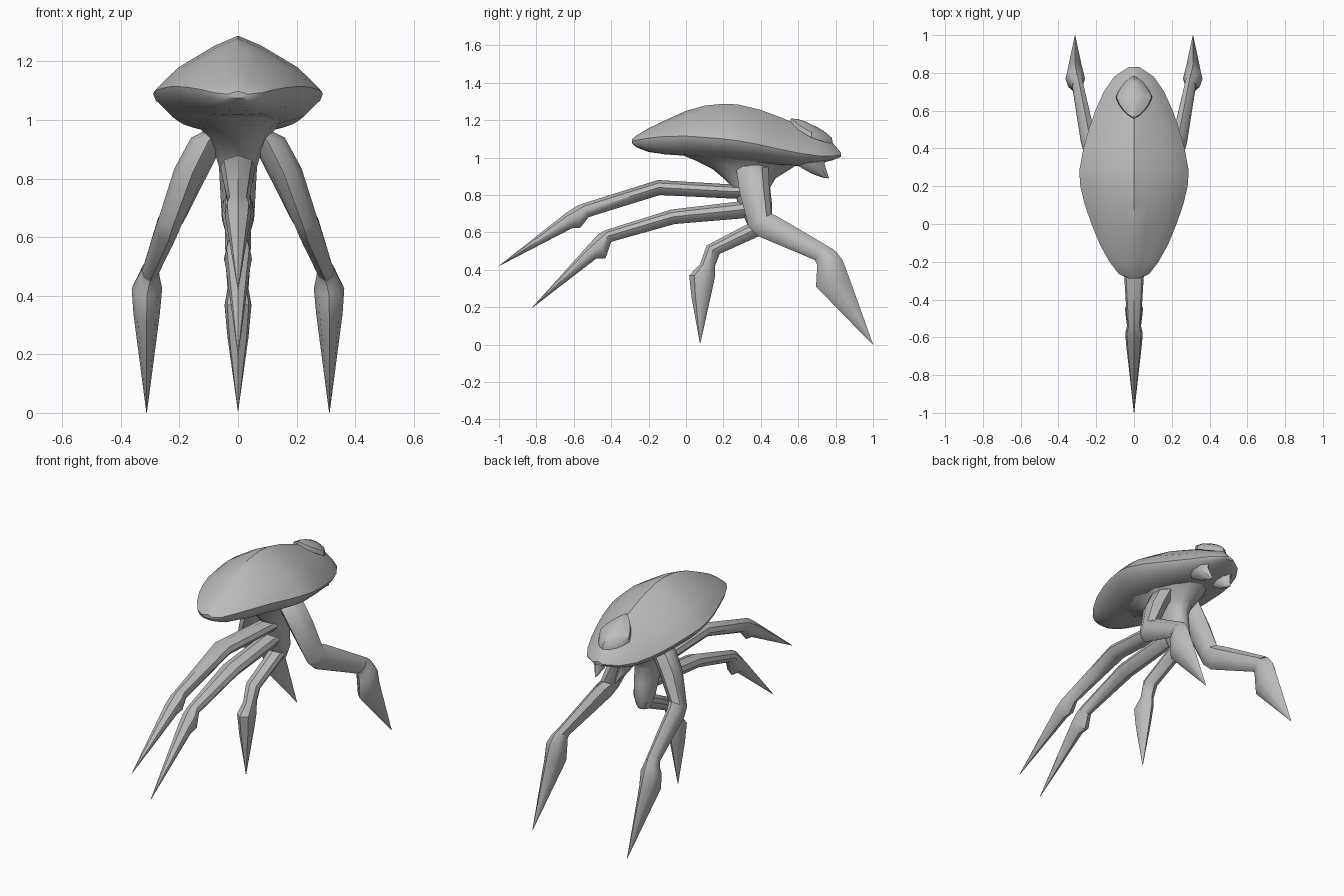
import bpy, bmesh, math

grey = bpy.data.materials.new("shell grey")
grey.diffuse_color = (0.5, 0.5, 0.5, 1)


def loft(name, rings, angle=50):
    """Skin a list of equal-length rings, capping both ends."""
    bm = bmesh.new()
    vs = [[bm.verts.new(p) for p in r] for r in rings]
    n = len(rings[0])
    for a, b in zip(vs, vs[1:]):
        for i in range(n):
            j = (i + 1) % n
            bm.faces.new((a[i], a[j], b[j], b[i]))
    bm.faces.new(vs[0])
    bm.faces.new(vs[-1])
    bmesh.ops.remove_doubles(bm, verts=bm.verts, dist=0.0005)
    bmesh.ops.recalc_face_normals(bm, faces=bm.faces)
    me = bpy.data.meshes.new(name)
    bm.to_mesh(me)
    bm.free()
    me.materials.append(grey)
    ob = bpy.data.objects.new(name, me)
    bpy.context.collection.objects.link(ob)
    bpy.ops.object.select_all(action='DESELECT')
    bpy.context.view_layer.objects.active = ob
    ob.select_set(True)
    bpy.ops.object.shade_smooth_by_angle(angle=math.radians(angle))
    return ob


def limb(name, sections, side=1, angle=40):
    """Section: centre x, upper edge (y, z), lower edge (y, z), half width."""
    rings = []
    for x, y0, z0, y1, z1, w in sections:
        ring = []
        for u, t in ((0, 0), (.8, .2), (1, .5), (.7, .82), (0, 1),
                     (-.7, .82), (-1, .5), (-.8, .2)):
            ring.append((side * (x + u * w), y0 + (y1 - y0) * t, z0 + (z1 - z0) * t))
        rings.append(ring)
    return loft(name, rings, angle)


# Domed shell: y, half width, top z, rim z, underside z
shell = [(-.288, .03, 1.098, 1.088, 1.075), (-.265, .08, 1.118, 1.093, 1.055),
         (-.2, .13, 1.157, 1.105, 1.03), (-.11, .18, 1.2, 1.113, 1.017),
         (0, .225, 1.25, 1.115, 1.01), (.1, .26, 1.278, 1.108, 1.0),
         (.2, .284, 1.288, 1.1, .99), (.28, .29, 1.284, 1.09, .98),
         (.4, .268, 1.255, 1.068, .97), (.5, .24, 1.217, 1.045, .96),
         (.6, .205, 1.178, 1.025, .955), (.7, .16, 1.135, 1.01, .965),
         (.78, .105, 1.083, 1.008, .985), (.83, .03, 1.025, 1.015, 1.005)]
half = [(.28, .82), (.5, .62), (.72, .42), (.9, .16), (1, 0)]
rings = []
for y, w, top, rim, low in shell:
    right = [(w * u, rim + (top - rim) * h) for u, h in half]
    right += [(w * u, rim - (rim - low) * d) for u, d in ((.97, .2), (.78, .7), (.45, .96))]
    prof = [(0, top)] + right + [(0, low)] + [(-x, z) for x, z in reversed(right)]
    rings.append([(x, y, z) for x, z in prof])
loft("shell", rings, 40)

# Raised diamond plate on the rear of the shell
plate = []
for s, lift in ((1, -.015), (.95, .012), (.6, .027), (.2, .033)):
    ring = []
    for i in range(16):
        a = math.tau * i / 16
        c, d = math.cos(a), math.sin(a)
        r = 1 / (abs(c) ** 1.35 + abs(d) ** 1.35) ** (1 / 1.35)
        x, y = .097 * s * r * c, .67 + .115 * s * r * d
        ring.append((x, y, 1.146 - (y - .67) * .47 - abs(x) * .25 + lift))
    plate.append(ring)
loft("crown_plate", plate, 40)

# Trunk: z, front y, back y, half width
trunk = [(1.03, -.06, .68, .2), (.985, .05, .63, .14), (.94, .14, .56, .105),
         (.89, .2, .48, .08), (.84, .25, .45, .065), (.75, .28, .46, .06),
         (.66, .32, .46, .055), (.59, .36, .43, .035)]
loft("trunk", [[(w * math.cos(math.tau * i / 12),
                 (a + b) / 2 + (b - a) / 2 * math.sin(math.tau * i / 12), z)
                for i in range(12)] for z, a, b, w in trunk])

# Centre limbs, each ending in a heeled blade
limb("upper_arm", [(0, .36, .86, .36, .78, .05), (0, .27, .855, .27, .78, .055),
                   (0, -.15, .88, -.14, .8, .06), (0, -.55, .755, -.52, .682, .036),
                   (0, -.585, .742, -.565, .625, .046), (0, -.64, .705, -.61, .622, .043),
                   (0, -1, .422, -1, .42, .001)])
limb("lower_arm", [(0, .38, .78, .38, .69, .045), (0, .28, .765, .3, .675, .05),
                   (0, -.08, .722, -.06, .645, .055), (0, -.43, .612, -.4, .55, .036),
                   (0, -.47, .59, -.43, .462, .048), (0, -.52, .535, -.48, .46, .042),
                   (0, -.82, .202, -.82, .198, .001)])
limb("middle_leg", [(0, .42, .68, .43, .59, .04), (0, .33, .645, .38, .575, .045),
                    (0, .11, .53, .18, .485, .042), (0, .075, .43, .155, .42, .036),
                    (0, .017, .37, .155, .365, .046), (0, .03, .25, .135, .27, .036),
                    (0, .074, .008, .077, .008, .001)])

# Paired rear legs and mandibles
for side, label in ((1, "right"), (-1, "left")):
    limb("rear_leg_" + label,
         [(.06, .4, .97, .29, .97, .04), (.1, .44, .95, .27, .93, .06),
          (.155, .445, .85, .285, .82, .062), (.225, .455, .7, .335, .63, .046),
          (.24, .49, .685, .385, .58, .042), (.3, .795, .505, .695, .45, .03)], side)
    limb("rear_foot_" + label,
         [(.3, .76, .52, .69, .45, .03), (.305, .805, .495, .7, .43, .038),
          (.311, .838, .45, .7, .4, .052), (.312, .87, .365, .695, .31, .045),
          (.312, 1, .002, .998, 0, .001)], side)
    limb("mandible_" + label,
         [(.085, .76, 1.02, .56, 1.0, .05), (.08, .74, .965, .6, .955, .035),
          (.07, .755, .92, .67, .915, .02), (.065, .765, .889, .73, .893, .004)], side)
